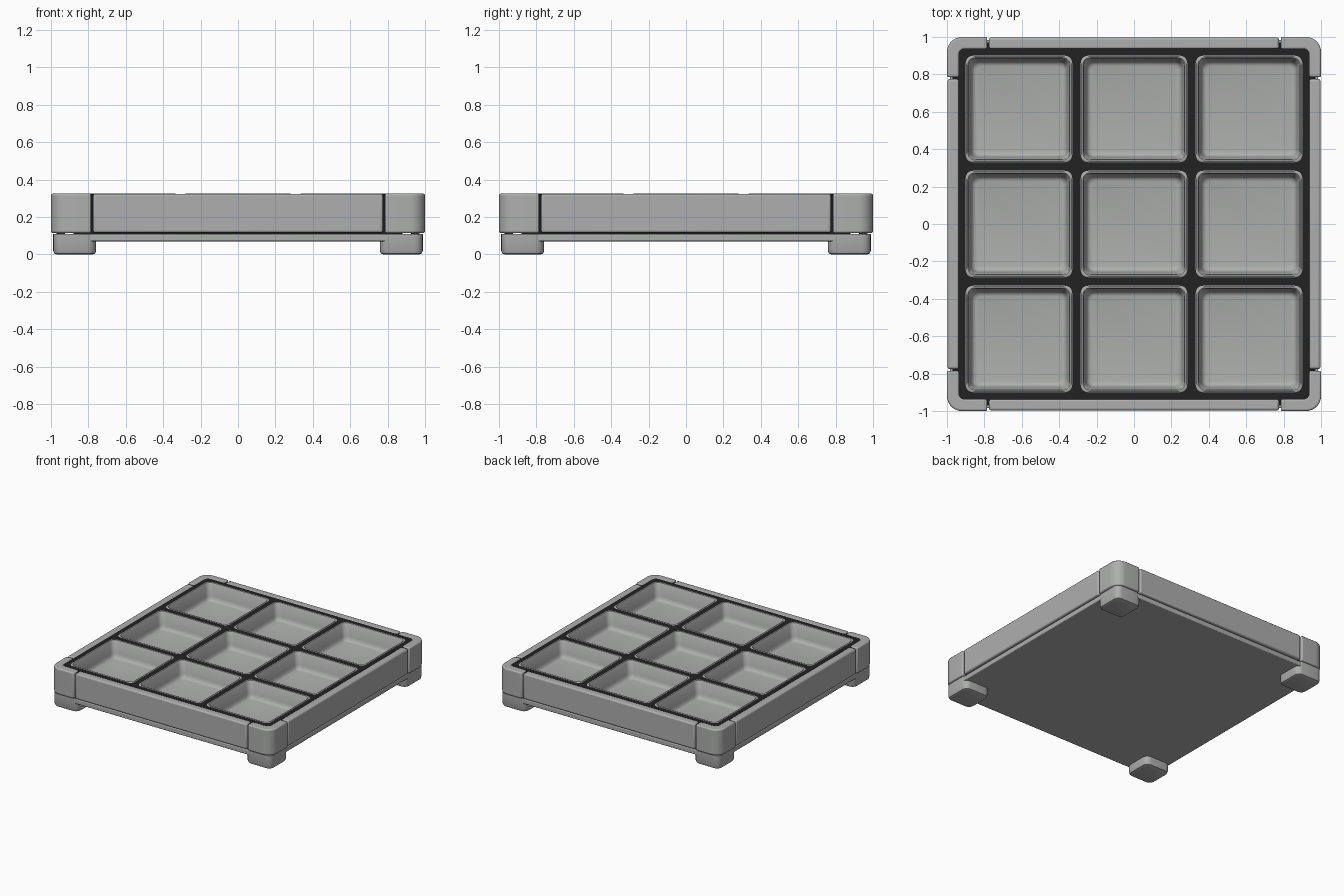
import bpy, bmesh, math

if "Cube" in bpy.data.objects:
    bpy.data.objects.remove(bpy.data.objects["Cube"])

def material(name, v):
    m = bpy.data.materials.new(name)
    m.diffuse_color = (v[0], v[1], v[2], 1)
    m.use_nodes = True
    m.node_tree.nodes["Principled BSDF"].inputs["Base Color"].default_value = m.diffuse_color
    return m

GREY = material("light_grey", (0.42, 0.43, 0.42))
DARK = material("dark_grey", (0.016, 0.016, 0.016))

def rounded(cx, cy, h, r, n=5):
    """Points of a rounded square, counter-clockwise."""
    pts = []
    for q, (sx, sy) in enumerate([(1, 1), (-1, 1), (-1, -1), (1, -1)]):
        for i in range(n + 1):
            a = math.pi / 2 * (q + i / n)
            pts.append((cx + sx * (h - r) + r * math.cos(a),
                        cy + sy * (h - r) + r * math.sin(a)))
    return pts

def finish(name, bm, mat, bevel=0, recalc=True):
    if recalc:
        bmesh.ops.recalc_face_normals(bm, faces=bm.faces)
    me = bpy.data.meshes.new(name)
    bm.to_mesh(me)
    bm.free()
    me.materials.append(mat)
    ob = bpy.data.objects.new(name, me)
    bpy.context.collection.objects.link(ob)
    if bevel:
        b = ob.modifiers.new("bevel", 'BEVEL')
        b.width, b.segments, b.limit_method = bevel, 3, 'ANGLE'
        b.angle_limit = math.radians(40)
    bpy.ops.object.select_all(action='DESELECT')
    bpy.context.view_layer.objects.active = ob
    ob.select_set(True)
    bpy.ops.object.shade_smooth_by_angle(angle=math.radians(40))
    return ob

def loft(name, rings, mat, cap_first=True):
    """Skin a list of (points, z) rings and cap the ends."""
    bm = bmesh.new()
    loops = [[bm.verts.new((x, y, z)) for x, y in pts] for pts, z in rings]
    n = len(loops[0])
    for a, b in zip(loops, loops[1:]):
        for i in range(n):
            bm.faces.new((a[i], a[(i + 1) % n], b[(i + 1) % n], b[i]))
    bm.faces.new(loops[-1])
    if cap_first:
        bm.faces.new(loops[0][::-1])
    return finish(name, bm, mat, recalc=cap_first)

def prism(name, pts, z0, z1, mat, bevel):
    bm = bmesh.new()
    f = bm.faces.new([bm.verts.new((x, y, z0)) for x, y in pts])
    ext = bmesh.ops.extrude_face_region(bm, geom=[f])
    vs = [v for v in ext["geom"] if isinstance(v, bmesh.types.BMVert)]
    bmesh.ops.translate(bm, verts=vs, vec=(0, 0, z1 - z0))
    return finish(name, bm, mat, bevel)

# base plate
prism("base_plate", rounded(0, 0, 0.985, 0.06), 0.07, 0.11, GREY, 0.006)

# feet with a small flare into the plate
for i, (sx, sy) in enumerate([(1, 1), (-1, 1), (-1, -1), (1, -1)]):
    c = 0.873
    loft(f"foot_{i}", [(rounded(c * sx, c * sy, h, r), z) for h, r, z in [
        (0.095, 0.03, 0), (0.109, 0.04, 0.005), (0.115, 0.045, 0.02),
        (0.115, 0.045, 0.11)]], GREY)

# side rails and corner posts, turned around the centre
L = 0.775
post = [(0.785, 1.0)]
post += [(0.785, 0.935)]
post += [(0.905 + 0.03 * math.cos(a), 0.905 + 0.03 * math.sin(a))
         for a in [math.pi / 2 * (1 - i / 4) for i in range(5)]]
post += [(0.935, 0.785), (1.0, 0.785)]
post += [(0.92 + 0.08 * math.cos(a), 0.92 + 0.08 * math.sin(a))
         for a in [math.pi / 2 * i / 8 for i in range(9)]]
rail = [(0.935, -L), (0.997, -L), (0.997, L), (0.935, L)]
for i in range(4):
    ob = prism(f"corner_post_{i}", post, 0.114, 0.325, GREY, 0.01)
    ob.rotation_euler.z = i * math.pi / 2
    ob = prism(f"side_rail_{i}", rail, 0.116, 0.324, GREY, 0.012)
    ob.rotation_euler.z = i * math.pi / 2
    # dark seam behind the joints
    seam = [(0.925, -0.88), (0.97, -0.88), (0.97, 0.88), (0.925, 0.88)]
    ob = prism(f"seam_strip_{i}", seam, 0.108, 0.315, DARK, 0)
    ob.rotation_euler.z = i * math.pi / 2

# dark divider grid: filled outline with nine openings
cells = [(x, y) for x in (-0.615, 0, 0.615) for y in (-0.615, 0, 0.615)]
cu = bpy.data.curves.new("grid_outline", 'CURVE')
cu.dimensions, cu.fill_mode, cu.extrude = '2D', 'BOTH', 0.004
for pts in [rounded(0, 0, 0.938, 0.03)] + [rounded(x, y, 0.282, 0.04) for x, y in cells]:
    s = cu.splines.new('POLY')
    s.points.add(len(pts) - 1)
    for p, (x, y) in zip(s.points, pts):
        p.co = (x, y, 0, 1)
    s.use_cyclic_u = True
tmp = bpy.data.objects.new("grid_helper", cu)
bpy.context.collection.objects.link(tmp)
me = bpy.data.meshes.new_from_object(tmp.evaluated_get(bpy.context.evaluated_depsgraph_get()))
bpy.data.objects.remove(tmp)
me.materials.clear()
me.materials.append(DARK)
grid = bpy.data.objects.new("divider_grid", me)
grid.location.z = 0.318
bpy.context.collection.objects.link(grid)

# nine compartments: rim, sloped walls, rounded floor
for i, (x, y) in enumerate(cells):
    prof = [(0.285, 0.04, 0.30), (0.285, 0.04, 0.322), (0.281, 0.04, 0.325),
            (0.274, 0.04, 0.324), (0.268, 0.04, 0.315), (0.258, 0.04, 0.225),
            (0.252, 0.037, 0.205), (0.243, 0.033, 0.194), (0.23, 0.03, 0.19)]
    loft(f"compartment_{i}", [(rounded(x, y, h, r), z) for h, r, z in prof],
         GREY, cap_first=False)
